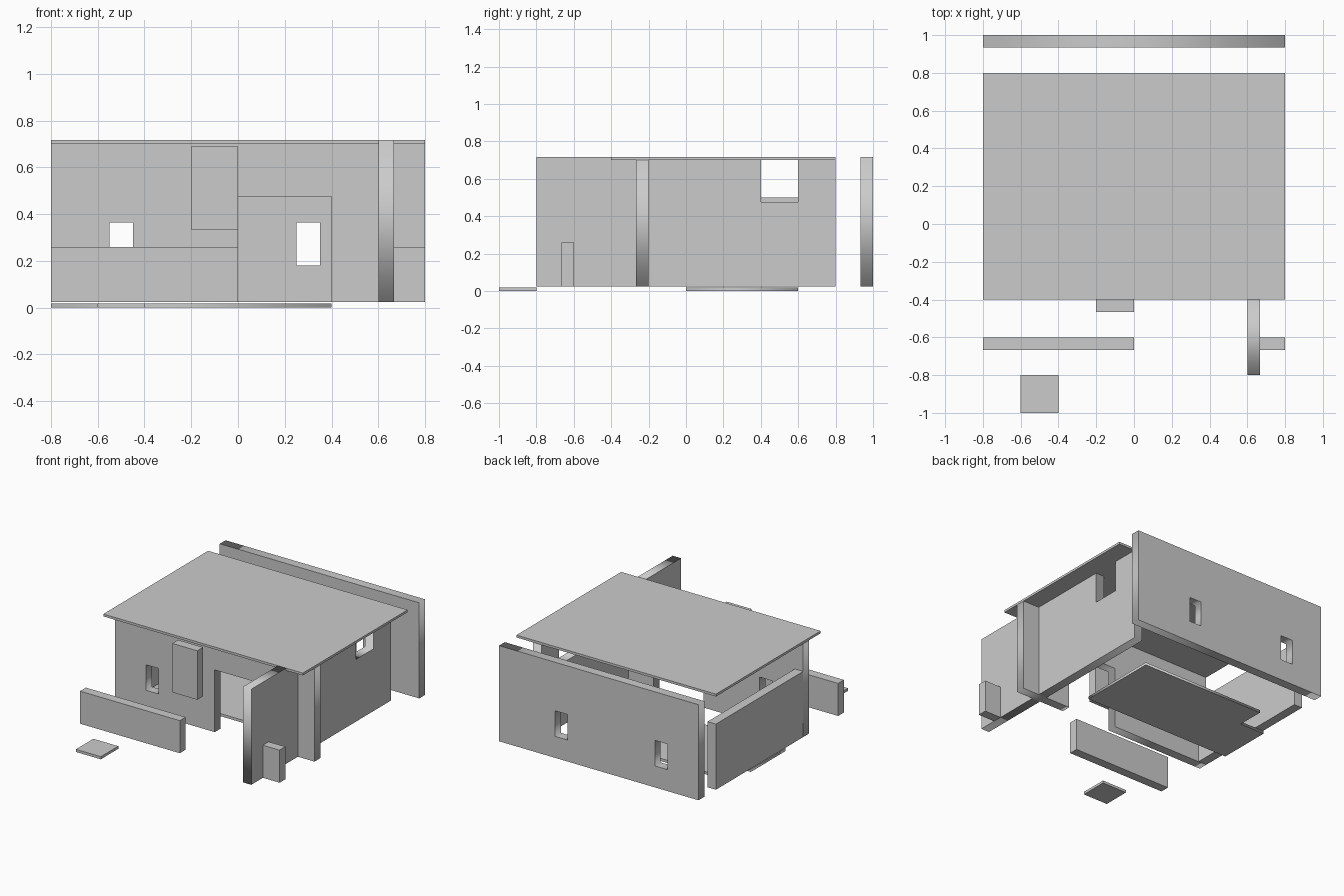
import bpy, bmesh
from math import pi

if "Cube" in bpy.data.objects:
    bpy.data.objects.remove(bpy.data.objects["Cube"])

T = 0.2 / 3          # wall thickness
BASE = 0.024         # underside of the walls
EAVE = 0.70          # underside of the roof
TOP = 0.717          # top of the roof and outer walls
SLAB = 0.019         # floor slab thickness
WIN = (0.18, 0.365)  # sill and head of the small windows


def rect(x0, x1, z0, z1):
    return [(x0, z0), (x1, z0), (x1, z1), (x0, z1)]


def box(name, x, y, z):
    bm = bmesh.new()
    bmesh.ops.create_cube(bm, size=1)
    for v in bm.verts:
        v.co = [r[0] if c < 0 else r[1] for c, r in zip(v.co, (x, y, z))]
    me = bpy.data.meshes.new(name)
    bm.to_mesh(me)
    bm.free()
    bpy.context.collection.objects.link(bpy.data.objects.new(name, me))


def panel(name, loops, thickness, loc, rot):
    """Extruded flat outline; loops after the first are openings."""
    cu = bpy.data.curves.new(name, 'CURVE')
    cu.dimensions = '2D'
    cu.fill_mode = 'BOTH'
    cu.extrude = thickness / 2
    for pts in loops:
        sp = cu.splines.new('POLY')
        sp.points.add(len(pts) - 1)
        for p, (a, b) in zip(sp.points, pts):
            p.co = (a, b, 0, 1)
        sp.use_cyclic_u = True
    ob = bpy.data.objects.new(name, cu)
    ob.location, ob.rotation_euler = loc, rot
    bpy.context.collection.objects.link(ob)
    bpy.ops.object.select_all(action='DESELECT')
    ob.select_set(True)
    bpy.context.view_layer.objects.active = ob
    bpy.ops.object.convert(target='MESH')


FACING_FRONT = (pi / 2, 0, 0)
FACING_SIDE = (pi / 2, 0, pi / 2)

# back wall with two windows
panel("back_wall",
      [rect(-0.8, 0.8, BASE, TOP), rect(-0.55, -0.45, *WIN), rect(0.25, 0.35, *WIN)],
      T, (0, 1 - T / 2, 0), FACING_FRONT)

# front wall with doorway and one window
panel("front_wall",
      [[(-0.8, BASE), (0, BASE), (0, 0.475), (0.4, 0.475), (0.4, BASE),
        (0.8, BASE), (0.8, EAVE), (-0.8, EAVE)],
       rect(-0.55, -0.45, *WIN)],
      T, (0, -0.2 - T / 2, 0), FACING_FRONT)

# long right wall, running out past the roof, with a high window notch
panel("right_wall",
      [[(-0.8, BASE), (0.8, BASE), (0.8, EAVE), (0.6, EAVE), (0.6, 0.475),
        (0.4, 0.475), (0.4, EAVE), (-0.4, EAVE), (-0.4, TOP), (-0.8, TOP)]],
      T, (0.6 + T / 2, 0, 0), FACING_SIDE)

# L-shaped floor slab
panel("floor_slab",
      [[(-0.8, 0), (0.4, 0), (0.4, 0.6), (-0.6, 0.6), (-0.6, 0.4), (-0.8, 0.4)]],
      SLAB, (0, 0, SLAB / 2), (0, 0, 0))

# lower left wall, roof, garden walls, hanging panel, stepping slab
box("left_wall", (-0.8, -0.8 + T), (-0.2, 0.8), (BASE, 0.5))
box("roof", (-0.8, 0.8), (-0.4, 0.8), (EAVE, TOP))
box("garden_wall_left", (-0.8, 0), (-0.6 - T, -0.6), (BASE, 0.26))
box("garden_wall_right", (0.6 + T, 0.8), (-0.6 - T, -0.6), (BASE, 0.26))
box("hanging_panel", (-0.2, 0), (-0.4 - T, -0.4), (0.335, 0.69))
box("stepping_slab", (-0.6, -0.4), (-1, -0.8), (0, SLAB))
